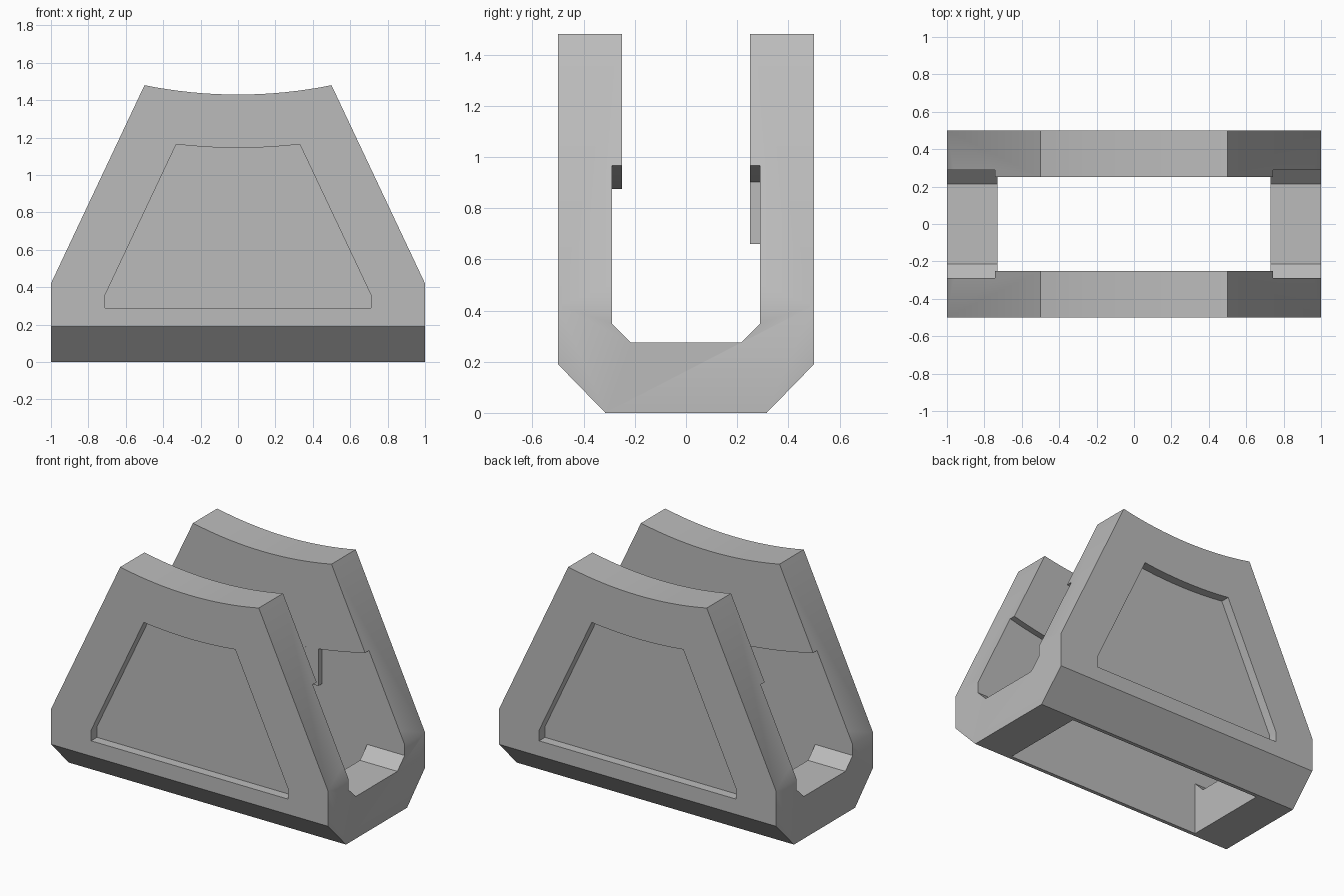
import bpy
import bmesh
import math

default = bpy.data.objects.get("Cube")
if default:
    bpy.data.objects.remove(default, do_unlink=True)

grey = bpy.data.materials.new("plain_grey")
grey.use_nodes = True
colour = (0.5, 0.5, 0.5, 1)
grey.diffuse_color = colour
grey.node_tree.nodes["Principled BSDF"].inputs["Base Color"].default_value = colour

ARC_CENTRE = 3.955   # shared centre height of all the curved edges


def arc(bottom, half_width, steps=16):
    """Concave curve running from +x to -x, lowest in the middle."""
    radius = ARC_CENTRE - bottom
    points = []
    for i in range(steps + 1):
        x = half_width * (1 - 2 * i / steps)
        points.append((x, ARC_CENTRE - math.sqrt(radius ** 2 - x ** 2)))
    return points


def prism(name, profile, start, end, axis="y"):
    """Extrude a profile with z as its second coordinate along x or y."""
    bm = bmesh.new()

    def place(u, z, d):
        return (u, d, z) if axis == "y" else (d, u, z)

    rings = [[bm.verts.new(place(u, z, d)) for u, z in profile] for d in (start, end)]
    for ring in rings:
        bm.faces.new(ring)
    for i in range(len(profile)):
        j = (i + 1) % len(profile)
        bm.faces.new((rings[0][i], rings[0][j], rings[1][j], rings[1][i]))
    bmesh.ops.recalc_face_normals(bm, faces=bm.faces)
    mesh = bpy.data.meshes.new(name)
    bm.to_mesh(mesh)
    bm.free()
    obj = bpy.data.objects.new(name, mesh)
    bpy.context.collection.objects.link(obj)
    mesh.materials.append(grey)
    return obj


def select(obj):
    bpy.ops.object.select_all(action="DESELECT")
    obj.select_set(True)
    bpy.context.view_layer.objects.active = obj


def cut(target, cutter):
    cutter.hide_render = True
    mod = target.modifiers.new("cut", "BOOLEAN")
    mod.operation = "DIFFERENCE"
    mod.solver = "EXACT"
    mod.object = cutter
    select(target)
    bpy.ops.object.modifier_apply(modifier=mod.name)
    bpy.data.objects.remove(cutter, do_unlink=True)


# Body: tapered silhouette with a dished top
body = prism("cradle_body", [(-1, 0), (1, 0), (1, 0.42)] + arc(1.43, 0.5) + [(-1, 0.42)],
             -0.5, 0.5)

# Channel between the two cheeks, wider and chamfered at its floor
half = [(0.215, 0.275), (0.29, 0.35), (0.29, 0.6), (0.25, 0.6), (0.25, 2)]
channel = half + [(-y, z) for y, z in reversed(half)]
cut(body, prism("channel_cutter", channel, -1.2, 1.2, "x"))

# Shallow inner recess with a curved upper edge
cut(body, prism("recess_cutter", [(-1.1, 0.5), (1.1, 0.5)] + arc(0.875, 1.1, 32),
                -0.29, 0.29))

# Opening through the floor
opening = [(-0.73, -0.2), (0.73, -0.2), (0.73, 0.55), (-0.73, 0.55)]
cut(body, prism("opening_cutter", opening, -0.29, 0.29))

# Outer pockets and sloped lower edges, front and back
pocket = [(-0.71, 0.29), (0.71, 0.29), (0.71, 0.36)] + arc(1.145, 0.33) + [(-0.71, 0.36)]
for side in (-1, 1):
    cut(body, prism("pocket_cutter", pocket, side * 0.44, side * 0.7))
    slope = [(side * 0.5, 0.19), (side * 0.315, 0), (side * 0.12, -0.2),
             (side * 0.8, -0.2), (side * 0.8, 0.498)]
    cut(body, prism("slope_cutter", slope, -1.2, 1.2, "x"))

# Raised pad inside the back cheek
pad = prism("inner_pad", [(-0.405, 0.66), (0.405, 0.66)] + arc(0.875, 0.405), 0.25, 0.29)

for part in (body, pad):
    select(part)
    bpy.ops.object.shade_smooth_by_angle(angle=math.radians(30))
